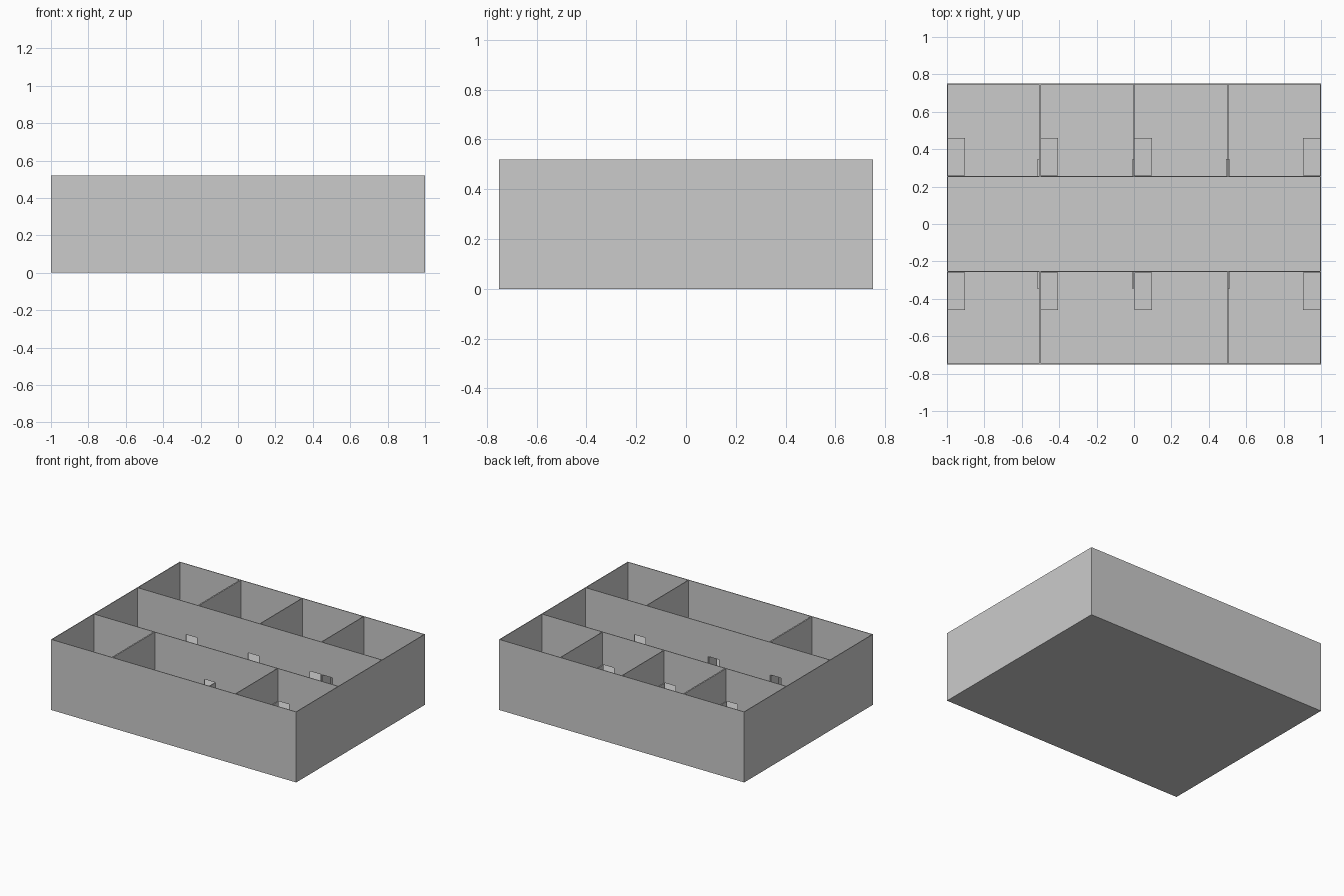
import bpy, bmesh
from mathutils import Vector

if "Cube" in bpy.data.objects:
    bpy.data.objects.remove(bpy.data.objects["Cube"])

H = 0.52      # wall height
T = 0.005     # wall thickness
FLOOR = 0.005 # floor thickness
DOOR_W, DOOR_H = 0.09, 0.28
CORR = 0.252  # half width of the corridor


def finish(name, bm):
    bmesh.ops.recalc_face_normals(bm, faces=bm.faces)
    me = bpy.data.meshes.new(name)
    bm.to_mesh(me)
    bm.free()
    ob = bpy.data.objects.new(name, me)
    bpy.context.collection.objects.link(ob)
    return ob


def box(name, x0, x1, y0, y1, z0, z1):
    bm = bmesh.new()
    bmesh.ops.create_cube(bm, size=1)
    bmesh.ops.scale(bm, vec=(x1 - x0, abs(y1 - y0), z1 - z0), verts=bm.verts)
    bmesh.ops.translate(bm, vec=((x0 + x1) / 2, (y0 + y1) / 2, (z0 + z1) / 2), verts=bm.verts)
    return finish(name, bm)


def wall_with_doors(name, y, thickness, openings):
    """Wall outline along x with a notch per door, extruded in y."""
    pts = [(-1 + T, FLOOR)]
    for a in openings:
        b = a + DOOR_W
        pts += [(a, FLOOR), (a, DOOR_H), (b, DOOR_H), (b, FLOOR)]
    pts += [(1 - T, FLOOR), (1 - T, H), (-1 + T, H)]
    bm = bmesh.new()
    face = bm.faces.new([bm.verts.new((x, y, z)) for x, z in pts])
    ext = bmesh.ops.extrude_face_region(bm, geom=[face])
    moved = [v for v in ext["geom"] if isinstance(v, bmesh.types.BMVert)]
    bmesh.ops.translate(bm, vec=Vector((0, thickness, 0)), verts=moved)
    return finish(name, bm)


# floor slab and outer walls
box("floor", -1, 1, -0.75, 0.75, 0, FLOOR)
for s, side in ((-1, "front"), (1, "back")):
    y = s * (0.75 - T / 2)
    box(side + "_outer_wall", -1, 1, y - T / 2, y + T / 2, FLOOR, H)
for s, side in ((-1, "left"), (1, "right")):
    x = s * (1 - T / 2)
    box(side + "_outer_wall", x - T / 2, x + T / 2, -0.75 + T, 0.75 - T, FLOOR, H)

# each row: side, partitions, hinge x of each door and the direction of its opening
rows = [
    ("back", 1, (-0.503, 0, 0.502), ((-0.509, -1), (-0.003, -1), (0.499, -1), (0.505, 1))),
    ("front", -1, (-0.503, 0.502), ((-0.509, -1), (-0.003, -1), (0.505, 1))),
]
for side, s, partitions, doors in rows:
    # corridor wall with door openings
    openings = [x if d > 0 else x - DOOR_W for x, d in doors]
    wall_with_doors(side + "_corridor_wall", s * CORR, s * T, openings)
    inner = CORR + T

    # partitions between rooms
    for i, x in enumerate(partitions):
        w = 0.01 if x < -0.4 else T
        box(f"{side}_partition_{i + 1}", x - w / 2, x + w / 2,
            s * inner, s * (0.75 - T), FLOOR, H)

    # door leaves swung open into the rooms
    for i, (x, d) in enumerate(doors):
        x0, x1 = sorted((x, x + d * 0.006))
        box(f"{side}_door_{i + 1}", x0, x1, s * inner, s * (inner + DOOR_W), FLOOR, DOOR_H)

    # low beds against the corridor wall
    for i, x in enumerate((-0.995, -0.497, 0.004, 0.904)):
        box(f"{side}_bed_{i + 1}", x, x + 0.091, s * (inner + 0.002), s * 0.459, FLOOR, 0.07)
